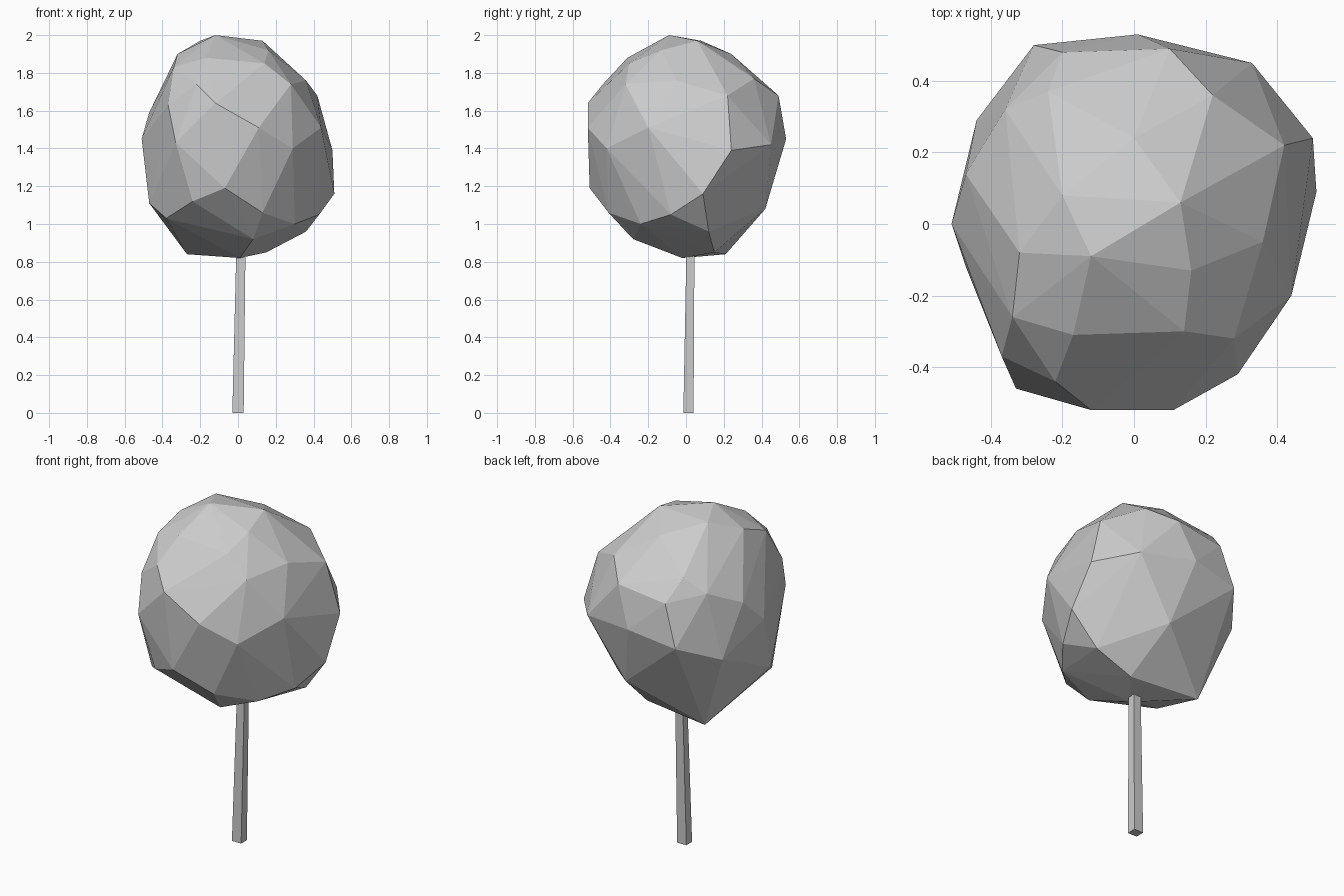
import bpy
import bmesh
from mathutils import Vector

# Remove the default object
default_cube = bpy.data.objects.get("Cube")
if default_cube:
    bpy.data.objects.remove(default_cube, do_unlink=True)


def make_material(name, colour):
    material = bpy.data.materials.new(name)
    material.use_nodes = True
    material.diffuse_color = colour
    shader = material.node_tree.nodes["Principled BSDF"]
    shader.inputs["Base Color"].default_value = colour
    shader.inputs["Roughness"].default_value = 0.9
    return material


def make_object(name, bm, material):
    """Turn a bmesh into a flat-shaded scene object."""
    bmesh.ops.recalc_face_normals(bm, faces=bm.faces)
    mesh = bpy.data.meshes.new(name)
    bm.to_mesh(mesh)
    bm.free()
    mesh.materials.append(material)
    for polygon in mesh.polygons:
        polygon.use_smooth = False
    obj = bpy.data.objects.new(name, mesh)
    bpy.context.scene.collection.objects.link(obj)
    return obj


def wrap_hull(name, tiers, material):
    """Wrap a faceted convex skin around tiers of corners, given in hundredths."""
    bm = bmesh.new()
    for tier in tiers:
        for corner in tier:
            bm.verts.new(Vector(corner) / 100)
    result = bmesh.ops.convex_hull(bm, input=bm.verts[:])
    leftover = {item for key in ("geom_interior", "geom_unused")
                for item in result[key] if isinstance(item, bmesh.types.BMVert)}
    bmesh.ops.delete(bm, geom=list(leftover), context="VERTS")
    return make_object(name, bm, material)


def tapered_post(name, foot, head, material):
    """Build a four-sided post between two (centre, half size) sections."""
    bm = bmesh.new()
    bmesh.ops.create_cube(bm, size=2)
    for vert in bm.verts:
        centre, half = head if vert.co.z > 0 else foot
        vert.co = Vector((centre[0] + vert.co.x * half[0],
                          centre[1] + vert.co.y * half[1],
                          centre[2]))
    return make_object(name, bm, material)


grey = make_material("plain grey", (0.6, 0.6, 0.6, 1))

# Foliage corners, tier by tier from the top down
cap = [(-12, -9, 200), (13, 6, 197), (-20, 8, 197), (-32, -8, 190),
       (-17, -31, 188), (16, -13, 192), (14, -30, 185), (0, 24, 190)]
shoulder = [(36, -5, 176), (42, 22, 168), (22, 36, 177), (-24, 37, 176),
            (10, 49, 168), (-20, 48, 164), (-36, 32, 168), (28, -32, 174),
            (-22, -44, 174), (-34, -26, 183)]
belly = [(1, 53, 145), (-28, 50, 140), (33, 45, 142), (50, 24, 139),
         (44, -20, 151), (29, -42, 140), (11, -52, 151), (-12, -52, 164),
         (-33, -46, 143), (-37, -37, 163), (-51, 0, 145), (-47, 14, 159),
         (-44, 29, 130)]
skirt = [(51, 9, 116), (-7, -51, 119), (-24, -43, 112), (-38, -26, 103),
         (-47, -12, 111), (13, -41, 106), (30, -24, 100), (43, -8, 105),
         (36, 12, 96), (10, 42, 108)]
underside = [(15, 15, 85), (1, -2, 82), (-27, 21, 84), (8, -28, 92)]
wrap_hull("foliage", [cap, shoulder, belly, skirt, underside], grey)

# Slim trunk leaning slightly as it rises into the foliage
tapered_post("trunk",
             foot=((0, 0.013, 0), (0.03, 0.027)),
             head=((0.016, 0.024, 0.9), (0.024, 0.021)),
             material=grey)
